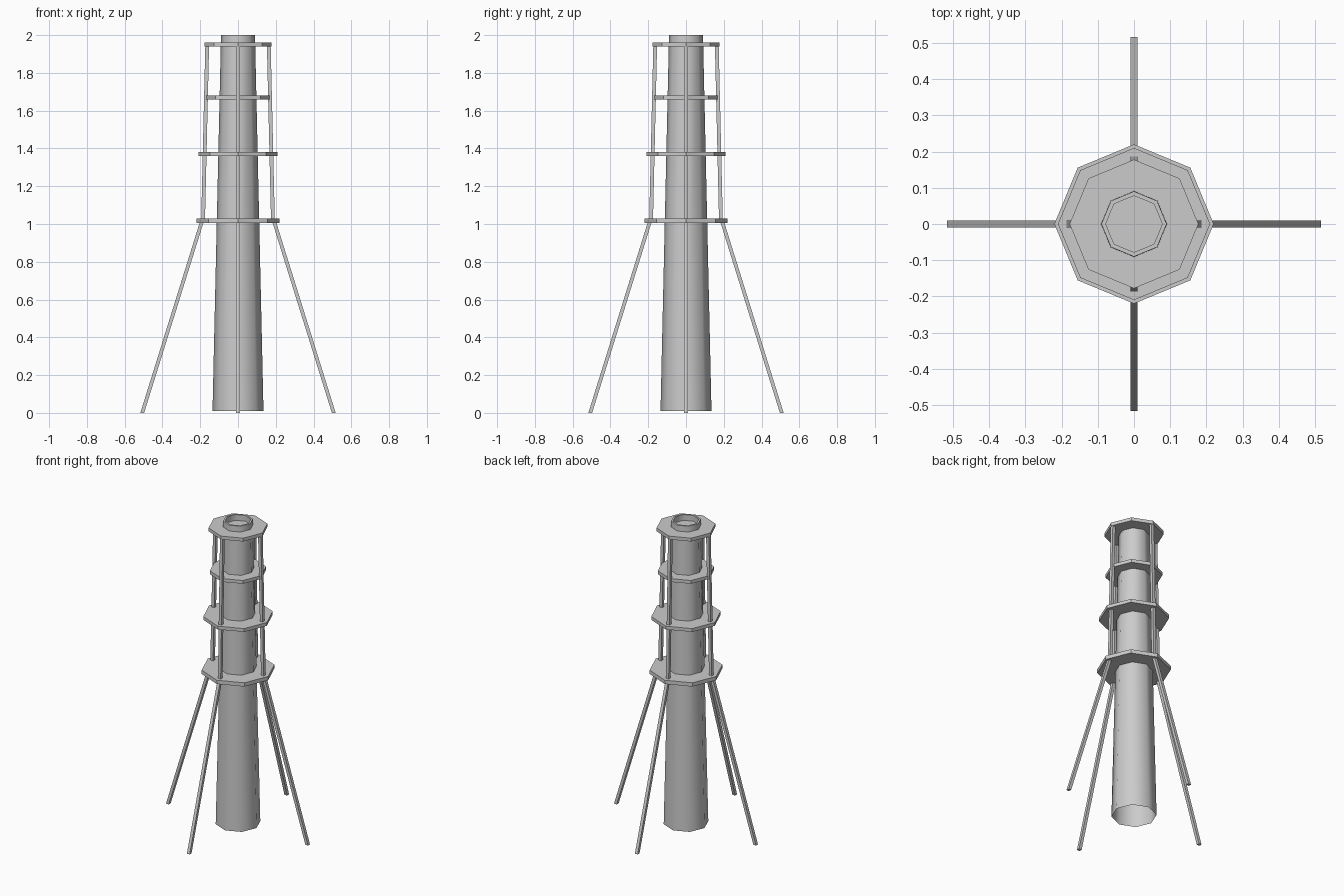
import bpy, bmesh
from math import radians, cos, sin, pi
from mathutils import Vector

if "Cube" in bpy.data.objects:
    bpy.data.objects.remove(bpy.data.objects["Cube"])

SIDES = 8


def finish(bm, name):
    bmesh.ops.recalc_face_normals(bm, faces=bm.faces)
    mesh = bpy.data.meshes.new(name)
    bm.to_mesh(mesh)
    bm.free()
    obj = bpy.data.objects.new(name, mesh)
    bpy.context.collection.objects.link(obj)
    return obj


def loft(name, profile, cap=False):
    """Stack octagonal rings from (radius, z) pairs, corners on the axes."""
    bm = bmesh.new()
    rings = [[bm.verts.new((r * cos(2 * pi * i / SIDES), r * sin(2 * pi * i / SIDES), z))
              for i in range(SIDES)] for r, z in profile]
    for a, b in zip(rings, rings[1:]):
        for i in range(SIDES):
            j = (i + 1) % SIDES
            bm.faces.new((a[i], a[j], b[j], b[i]))
    if cap:
        bm.faces.new(rings[0][::-1])
        bm.faces.new(rings[-1])
    return finish(bm, name)


def strut(name, low, high, angle, w=0.02):
    """Square bar between two (radius, z) points with level ends."""
    bm = bmesh.new()
    out = Vector((cos(angle), sin(angle), 0))
    side = Vector((-sin(angle), cos(angle), 0))
    ends = []
    for r, z in (low, high):
        c = out * r + Vector((0, 0, z))
        ends.append([bm.verts.new(c + (out * a + side * b) * w / 2)
                     for a, b in ((-1, -1), (1, -1), (1, 1), (-1, 1))])
    a, b = ends
    for i in range(4):
        j = (i + 1) % 4
        bm.faces.new((a[i], a[j], b[j], b[i]))
    bm.faces.new(a[::-1])
    bm.faces.new(b)
    return finish(bm, name)


# Tapered chimney, open at the bottom, with a thin lip at the top
tube = loft("chimney_tube", [(0.135, 0.01), (0.09, 2.0), (0.078, 2.0), (0.078, 1.955)])
bpy.context.view_layer.objects.active = tube
tube.select_set(True)
bpy.ops.object.shade_smooth_by_angle(angle=radians(50))
tube.select_set(False)

# Octagonal platforms: radius, bottom, top
for n, (r, z0, z1) in enumerate([(0.22, 1.005, 1.03), (0.21, 1.36, 1.382),
                                 (0.17, 1.658, 1.68), (0.178, 1.94, 1.962)]):
    loft(f"platform_{n + 1}", [(r, z0), (r, z1)], cap=True)

# Four splayed legs and four upright posts
for k in range(4):
    strut(f"leg_{k + 1}", (0.507, 0.0), (0.192, 1.01), k * pi / 2)
    strut(f"post_{k + 1}", (0.185, 1.01), (0.163, 1.95), k * pi / 2)
